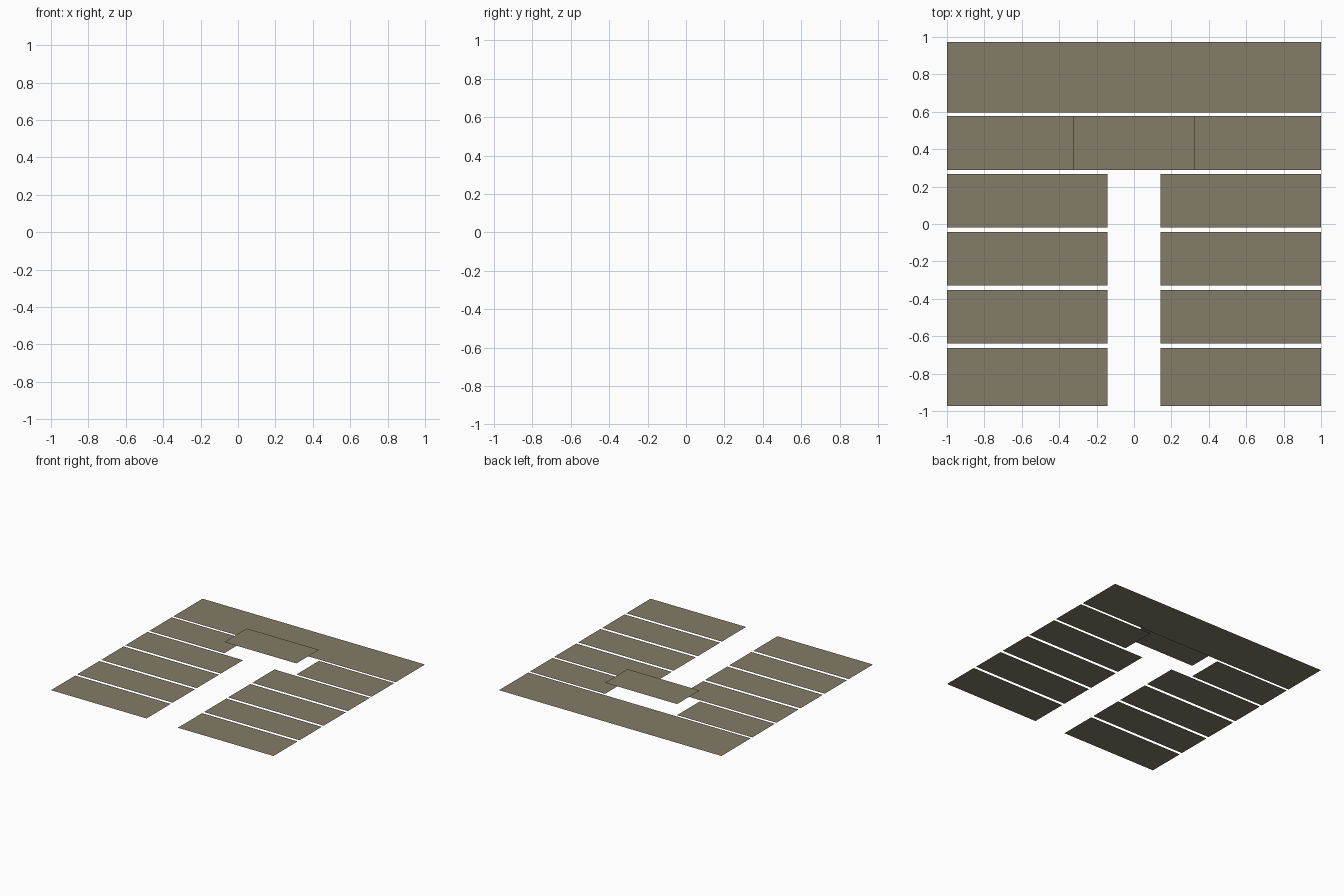
import bpy, bmesh

if "Cube" in bpy.data.objects:
    bpy.data.objects.remove(bpy.data.objects["Cube"])

mat = bpy.data.materials.new("taupe")
mat.diffuse_color = (0.23, 0.20, 0.14, 1)
mat.use_nodes = True
mat.node_tree.nodes["Principled BSDF"].inputs["Base Color"].default_value = mat.diffuse_color


def panel(name, x0, x1, y0, y1, z=0.0):
    """Flat, upward-facing rectangular panel."""
    bm = bmesh.new()
    bm.faces.new([bm.verts.new((x, y, z)) for x, y in
                  ((x0, y0), (x1, y0), (x1, y1), (x0, y1))])
    me = bpy.data.meshes.new(name)
    bm.to_mesh(me)
    bm.free()
    me.materials.append(mat)
    bpy.context.collection.objects.link(bpy.data.objects.new(name, me))


# full-width strip along the back
panel("back_panel", -1, 1, 0.597, 0.973)

# raised panel bridging the gap in the second row
panel("raised_centre_panel", -0.324, 0.324, 0.288, 0.577, 0.09)

# paired side panels: inner edge, front edge, back edge
rows = [(0.324, 0.288, 0.577),
        (0.141, -0.018, 0.266),
        (0.141, -0.328, -0.043),
        (0.141, -0.638, -0.353),
        (0.141, -0.973, -0.663)]
for i, (inner, y0, y1) in enumerate(rows, 1):
    panel(f"left_panel_{i}", -1, -inner, y0, y1)
    panel(f"right_panel_{i}", inner, 1, y0, y1)
